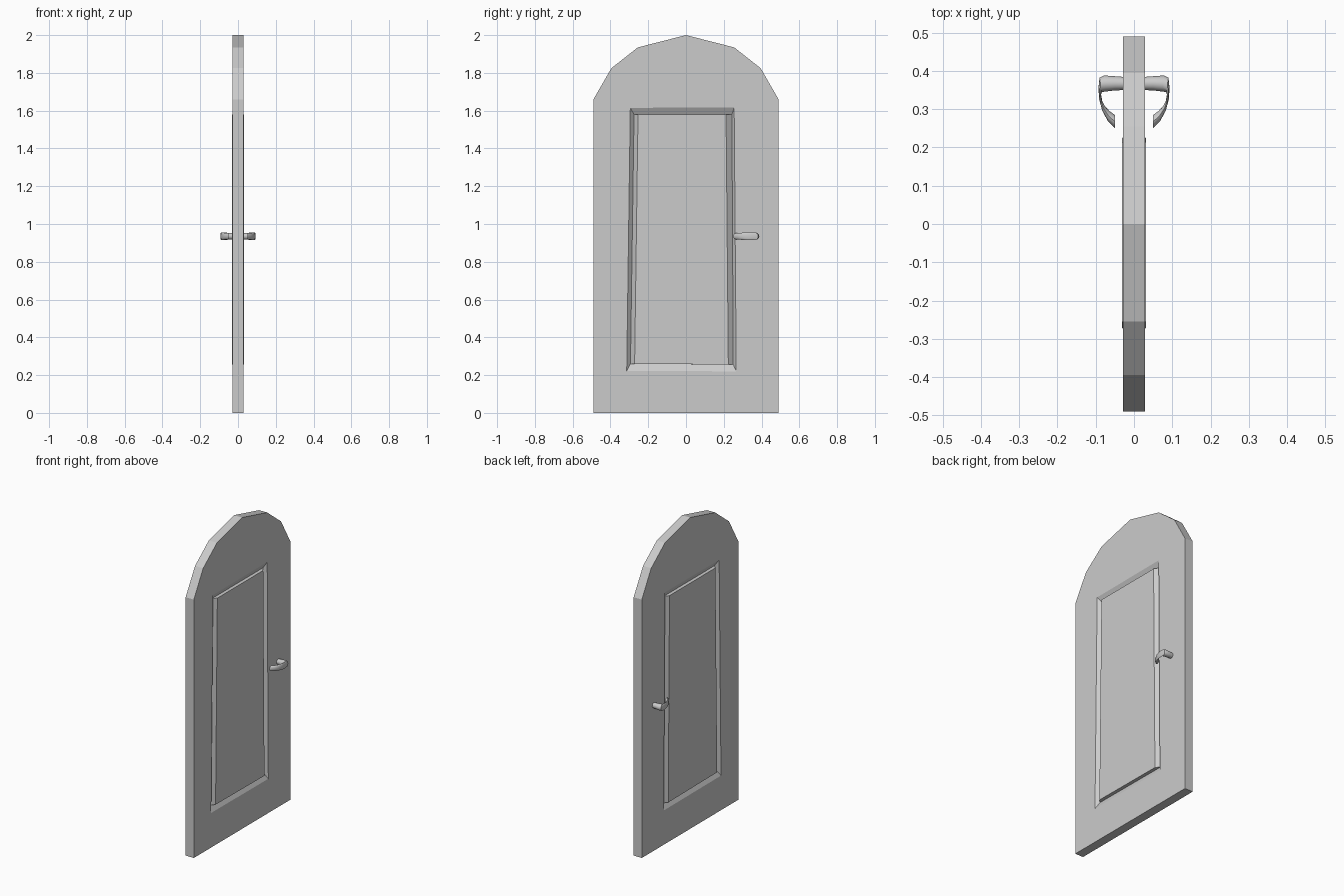
import bpy, bmesh, math
from mathutils import Vector

if "Cube" in bpy.data.objects:
    bpy.data.objects.remove(bpy.data.objects["Cube"])

HALF = 0.029     # half thickness of the slab
HANDLE_Z = 0.935

# Outline of the faceted arch and the loops of the panel moulding, as (y, z)
outline = [(-0.49, 0), (0.49, 0), (0.49, 1.66), (0.395, 1.825), (0.255, 1.935),
           (0, 2.0), (-0.255, 1.935), (-0.395, 1.825), (-0.49, 1.66)]
frame = [(-0.314, 0.222), (0.266, 0.22), (0.255, 1.617), (-0.295, 1.615)]
groove = [(-0.294, 0.26), (0.25, 0.256), (0.243, 1.58), (-0.275, 1.58)]
panel = [(-0.272, 0.26), (0.224, 0.256), (0.212, 1.58), (-0.254, 1.58)]


def finish(bm, name):
    bmesh.ops.recalc_face_normals(bm, faces=bm.faces[:])
    mesh = bpy.data.meshes.new(name)
    bm.to_mesh(mesh)
    bm.free()
    obj = bpy.data.objects.new(name, mesh)
    bpy.context.collection.objects.link(obj)
    return obj


def loop(bm, points, x):
    return [bm.verts.new((x, y, z)) for y, z in points]


def bridge(bm, a, b):
    n = len(a)
    for i in range(n):
        j = (i + 1) % n
        bm.faces.new((a[i], a[j], b[j], b[i]))


def ring_edges(bm, ring):
    return [bm.edges.get((a, b)) or bm.edges.new((a, b))
            for a, b in zip(ring, ring[1:] + ring[:1])]


# Door slab with a grooved raised panel on both sides
bm = bmesh.new()
rims = []
for s in (-1, 1):
    rim = loop(bm, outline, s * HALF)
    outer = loop(bm, frame, s * HALF)
    low = loop(bm, groove, s * (HALF - 0.02))
    high = loop(bm, panel, s * (HALF + 0.002))
    edges = ring_edges(bm, rim) + ring_edges(bm, outer)
    bmesh.ops.triangle_fill(bm, edges=edges, use_beauty=True)
    bridge(bm, outer, low)
    bridge(bm, low, high)
    bm.faces.new(high)
    rims.append(rim)
bridge(bm, *rims)
finish(bm, "door_slab")

# Lever handle: inner and outer points of each section in plan, half height
sections = [
    ((0.024, 0.350), (0.024, 0.384), 0.017),
    ((0.050, 0.349), (0.050, 0.386), 0.018),
    ((0.074, 0.346), (0.078, 0.388), 0.020),
    ((0.084, 0.345), (0.090, 0.382), 0.021),
    ((0.086, 0.338), (0.093, 0.355), 0.021),
    ((0.083, 0.322), (0.091, 0.326), 0.020),
    ((0.076, 0.308), (0.083, 0.296), 0.019),
    ((0.064, 0.295), (0.069, 0.270), 0.018),
    ((0.049, 0.284), (0.049, 0.249), 0.017),
]
SIDES = 12


def handle(name, s):
    bm = bmesh.new()
    rings = []
    for k, (inner, outer, h) in enumerate(sections):
        a, b = Vector(inner), Vector(outer)
        mid, half = (a + b) / 2, (b - a) / 2
        ring = []
        for i in range(SIDES):
            t = 2 * math.pi * i / SIDES
            p = mid + half * math.cos(t)
            ring.append(bm.verts.new((s * p.x, p.y, HANDLE_Z + h * math.sin(t))))
        rings.append(ring)
    for a, b in zip(rings, rings[1:]):
        bridge(bm, a, b)
    bm.faces.new(rings[0])
    bm.faces.new(rings[-1])
    obj = finish(bm, name)
    bpy.ops.object.select_all(action='DESELECT')
    obj.select_set(True)
    bpy.context.view_layer.objects.active = obj
    bpy.ops.object.shade_smooth_by_angle(angle=math.radians(40))


handle("handle_right", 1)
handle("handle_left", -1)
